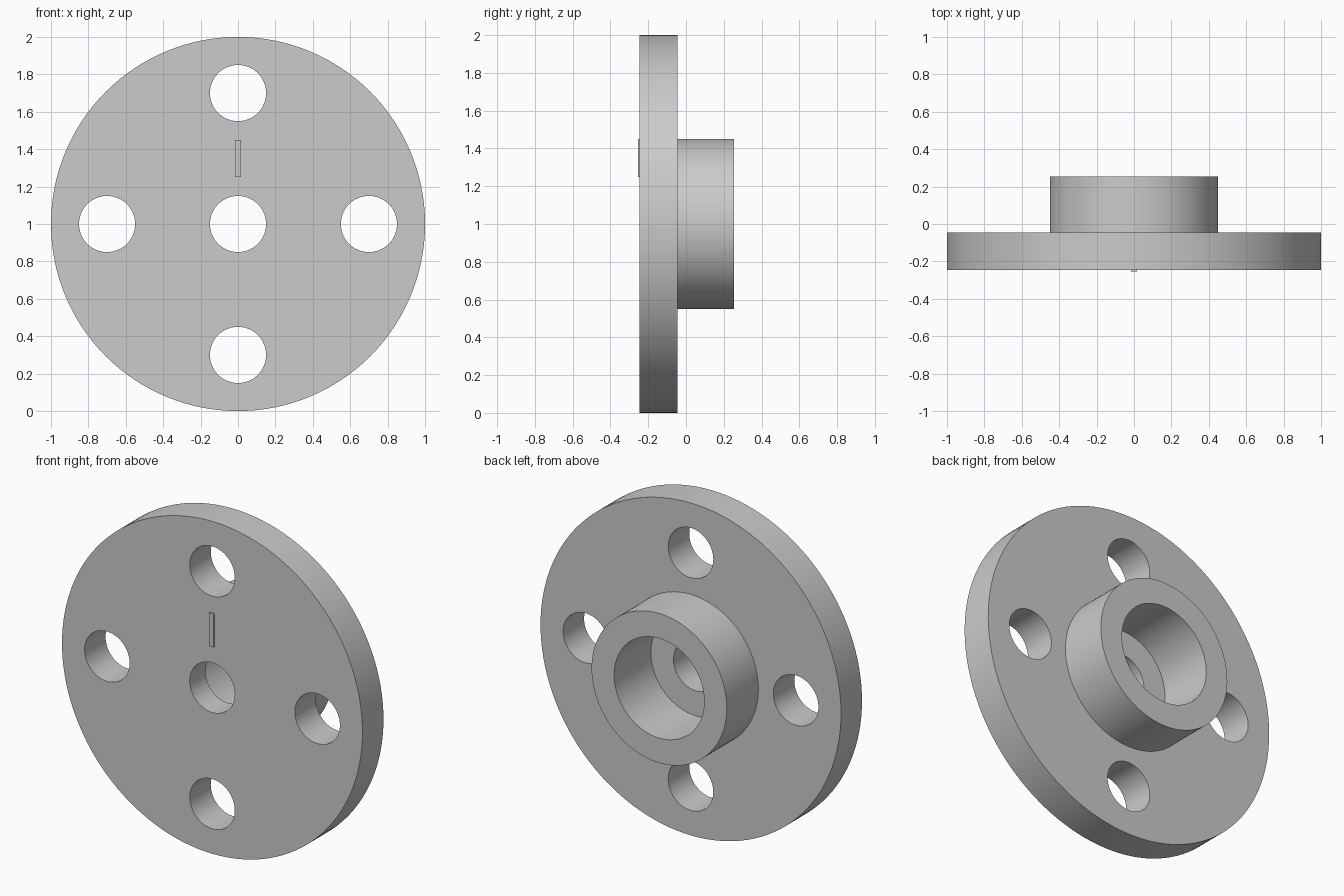
import bpy
import bmesh
from math import radians, cos, sin
from mathutils import Matrix, Vector

cube = bpy.data.objects.get("Cube")
if cube:
    bpy.data.objects.remove(cube, do_unlink=True)

SEGMENTS = 128
CENTRE_Z = 1.0
FRONT, PLATE_BACK, HUB_BACK = -0.245, -0.045, 0.255
HOLE_RADIUS, BOLT_CIRCLE = 0.15, 0.7

grey = bpy.data.materials.new("light_grey")
grey.use_nodes = True
colour = (0.6, 0.6, 0.6, 1)
grey.diffuse_color = colour
grey.node_tree.nodes["Principled BSDF"].inputs["Base Color"].default_value = colour


def add_object(name, bm):
    """Turn a bmesh into a grey object."""
    bmesh.ops.recalc_face_normals(bm, faces=bm.faces)
    mesh = bpy.data.meshes.new(name)
    bm.to_mesh(mesh)
    bm.free()
    mesh.materials.append(grey)
    obj = bpy.data.objects.new(name, mesh)
    bpy.context.collection.objects.link(obj)
    return obj


def lathe(name, profile):
    """Revolve a closed (radius, y) profile about the flange axis."""
    bm = bmesh.new()
    verts = [bm.verts.new((0, y, CENTRE_Z + r)) for r, y in profile]
    edges = [bm.edges.new((a, b)) for a, b in zip(verts, verts[1:] + verts[:1])]
    bmesh.ops.spin(bm, geom=verts + edges, cent=(0, 0, CENTRE_Z), axis=(0, 1, 0),
                   angle=radians(360), steps=SEGMENTS, use_merge=True)
    bmesh.ops.remove_doubles(bm, verts=bm.verts, dist=1e-5)
    return add_object(name, bm)


# Round plate and hub, with a narrow through hole and a wider stepped bore
flange = lathe("flange_with_hub", [
    (HOLE_RADIUS, FRONT), (1.0, FRONT), (1.0, PLATE_BACK),
    (0.45, PLATE_BACK), (0.45, HUB_BACK), (0.3, HUB_BACK),
    (0.3, -0.095), (HOLE_RADIUS, -0.095)])

# Four bolt holes through the plate
bm = bmesh.new()
for i in range(4):
    angle = radians(90 * i)
    place = Matrix.Translation((BOLT_CIRCLE * cos(angle), FRONT + 0.1,
                                CENTRE_Z + BOLT_CIRCLE * sin(angle)))
    bmesh.ops.create_cone(bm, cap_ends=True, segments=64, radius1=HOLE_RADIUS,
                          radius2=HOLE_RADIUS, depth=0.4,
                          matrix=place @ Matrix.Rotation(radians(90), 4, "X"))
cutter = add_object("bolt_hole_cutter", bm)
cutter.hide_render = True

bpy.ops.object.select_all(action="DESELECT")
bpy.context.view_layer.objects.active = flange
flange.select_set(True)
cut = flange.modifiers.new("bolt_holes", "BOOLEAN")
cut.operation = "DIFFERENCE"
cut.solver = "EXACT"
cut.object = cutter
bpy.ops.object.modifier_apply(modifier=cut.name)
bpy.data.objects.remove(cutter, do_unlink=True)
bpy.ops.object.shade_smooth_by_angle(angle=radians(30))

# Thin raised index mark above the centre hole
bm = bmesh.new()
bmesh.ops.create_cube(bm, size=1, matrix=Matrix.Translation((0, FRONT, 1.35))
                      @ Matrix.Diagonal((0.03, 0.02, 0.2, 1)))
add_object("index_mark", bm)
